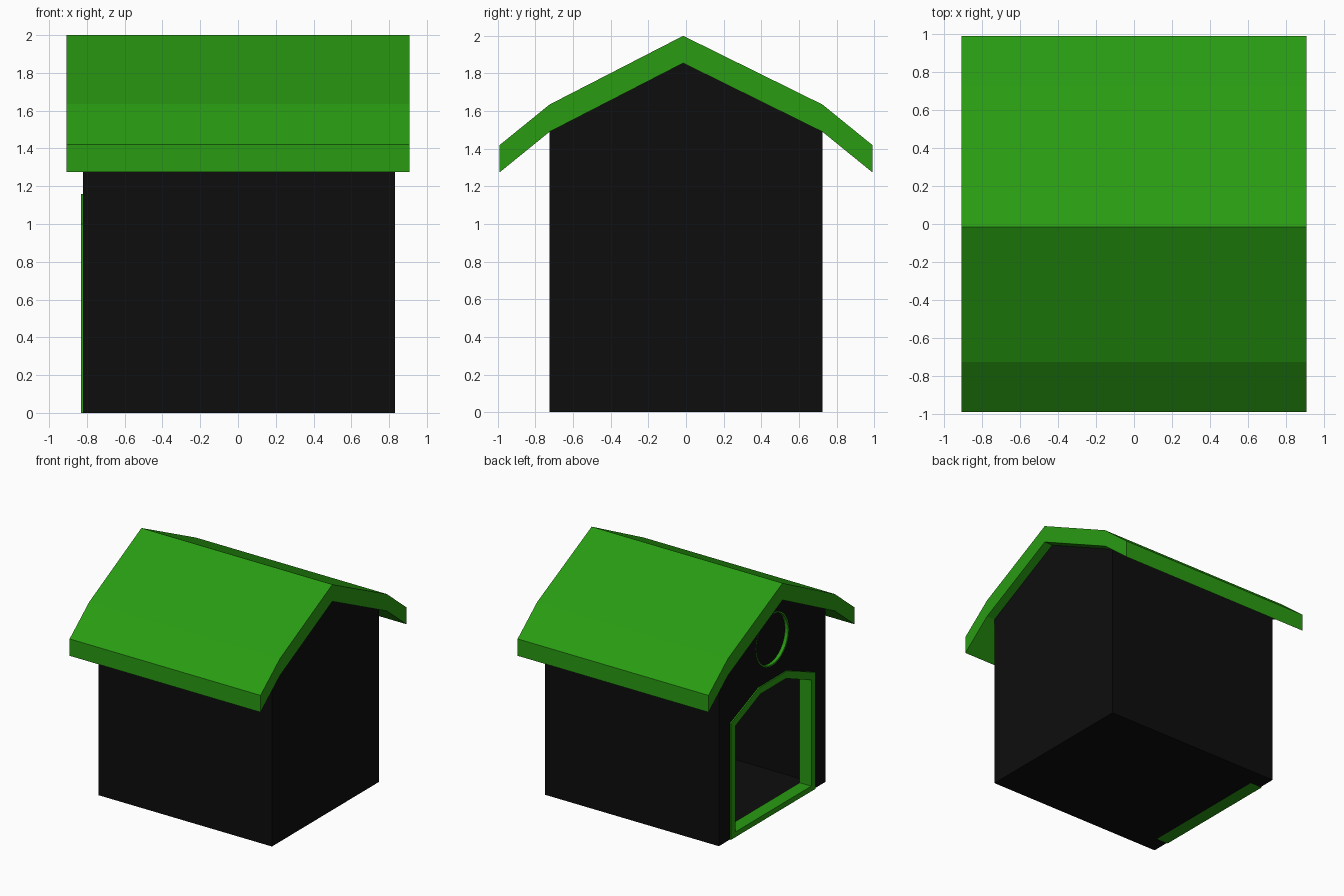
import bpy, bmesh, math

if "Cube" in bpy.data.objects:
    bpy.data.objects.remove(bpy.data.objects["Cube"])


def material(name, color):
    m = bpy.data.materials.new(name)
    m.diffuse_color = (*color, 1)
    m.use_nodes = True
    m.node_tree.nodes["Principled BSDF"].inputs["Base Color"].default_value = m.diffuse_color
    return m


green = material("green", (0.022, 0.33, 0.006))
black = material("black", (0.004, 0.004, 0.004))


def finish(name, bm, mat):
    bmesh.ops.recalc_face_normals(bm, faces=bm.faces[:])
    me = bpy.data.meshes.new(name)
    bm.to_mesh(me)
    bm.free()
    me.materials.append(mat)
    ob = bpy.data.objects.new(name, me)
    bpy.context.collection.objects.link(ob)
    return ob


def prism(name, profile, x0, x1, mat):
    """Extrude a (y, z) outline along x."""
    bm = bmesh.new()
    a, b = [[bm.verts.new((x, y, z)) for y, z in profile] for x in (x0, x1)]
    bm.faces.new(a)
    bm.faces.new(b)
    for i in range(len(a)):
        j = (i + 1) % len(a)
        bm.faces.new((a[i], a[j], b[j], b[i]))
    return finish(name, bm, mat)


def frame(name, outer, inner, x0, x1, mat):
    """Extrude the band between two matching (y, z) outlines along x."""
    bm = bmesh.new()
    loops = [[bm.verts.new((x, y, z)) for y, z in p]
             for p, x in ((outer, x0), (outer, x1), (inner, x1), (inner, x0))]
    n = len(outer)
    for k in range(4):
        a, b = loops[k], loops[(k + 1) % 4]
        for i in range(n):
            j = (i + 1) % n
            bm.faces.new((a[i], a[j], b[j], b[i]))
    return finish(name, bm, mat)


def circle(r, y, z, n=32):
    return [(y + r * math.cos(2 * math.pi * i / n),
             z + r * math.sin(2 * math.pi * i / n)) for i in range(n)]


def cut(ob, cutter):
    cutter.hide_render = True
    mod = ob.modifiers.new("cut", 'BOOLEAN')
    mod.operation = 'DIFFERENCE'
    mod.solver = 'EXACT'
    mod.object = cutter
    bpy.context.view_layer.objects.active = ob
    bpy.ops.object.modifier_apply(modifier=mod.name)
    bpy.data.objects.remove(cutter)


RIDGE = -0.015
X0, X1 = -0.82, 0.83

# Roof with kinked eaves
roof = [(-0.99, 1.42), (-0.725, 1.635), (RIDGE, 2.0), (0.725, 1.635), (0.99, 1.42),
        (0.99, 1.275), (0.725, 1.49), (RIDGE, 1.855), (-0.725, 1.49), (-0.99, 1.275)]
prism("roof", roof, -0.907, 0.907, green)

# Hollow gabled walls with a thin floor
gable = [(-0.725, 0), (0.725, 0), (0.725, 1.49), (RIDGE, 1.855), (-0.725, 1.49)]
walls = prism("walls", gable, X0, X1, black)
room = [(-0.63, 0.015), (0.63, 0.015), (0.63, 2.2), (-0.63, 2.2)]
cut(walls, prism("room_cutter", room, X0 + 0.1, X1 - 0.1, black))

# Doorway and its frame
door_outer = [(-0.575, 0), (0.575, 0), (0.575, 1.0), (0.19, 1.16), (-0.19, 1.16), (-0.575, 1.0)]
door_inner = [(-0.515, 0.045), (0.515, 0.045), (0.515, 0.955), (0.175, 1.1), (-0.175, 1.1), (-0.515, 0.955)]
opening = [(y, z if z else -0.1) for y, z in door_outer]
cut(walls, prism("door_cutter", opening, X0 - 0.2, X0 + 0.1, black))
frame("door_frame", door_outer, door_inner, X0 - 0.01, X0 + 0.1, green)

# Shallow round recess with a coloured rim
cut(walls, prism("recess_cutter", circle(0.225, 0, 1.5), X0 - 0.2, X0 + 0.03, black))
frame("round_rim", circle(0.225, 0, 1.5), circle(0.215, 0, 1.5), X0, X0 + 0.03, green)
